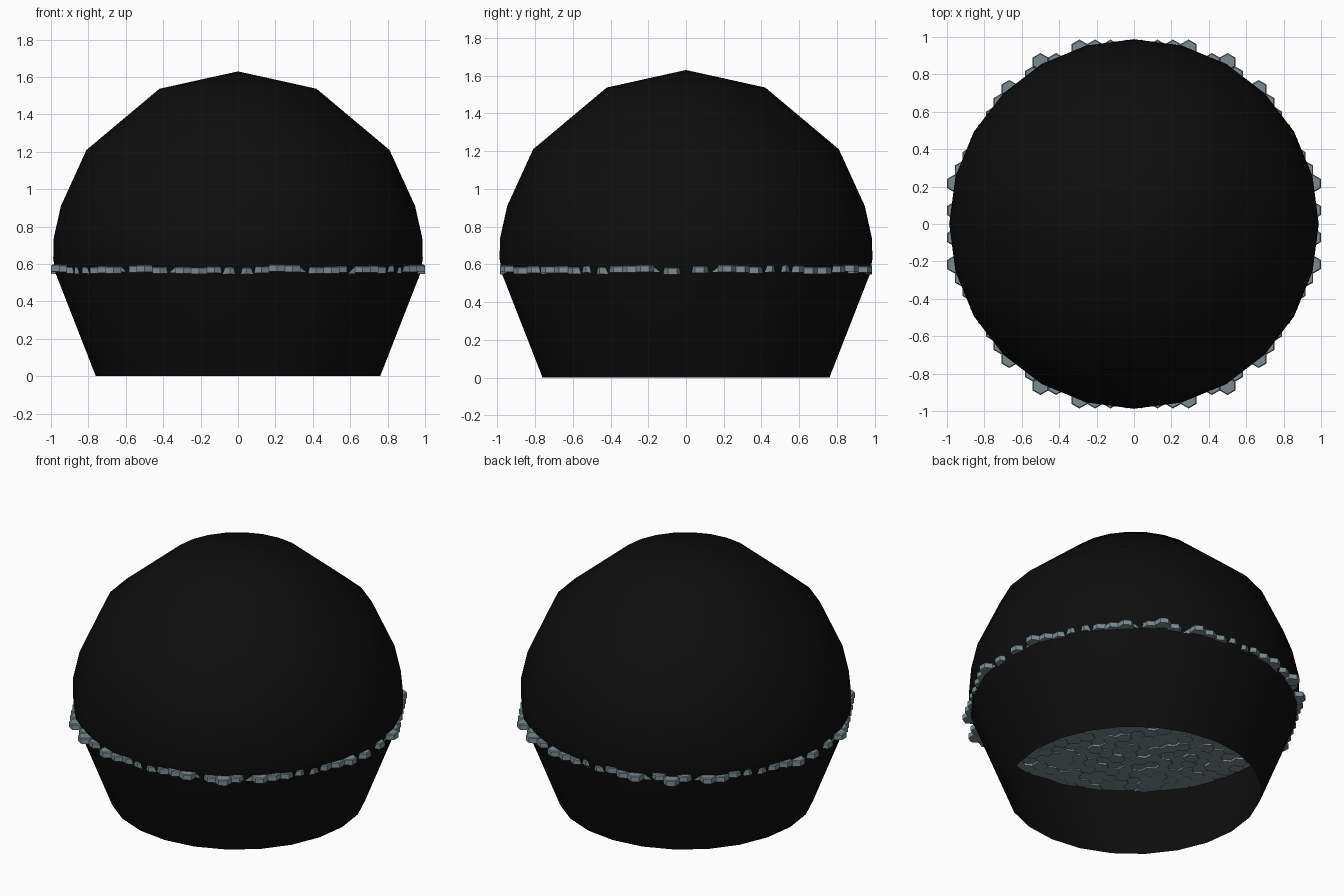
import bpy, bmesh, math, random

if "Cube" in bpy.data.objects:
    bpy.data.objects.remove(bpy.data.objects["Cube"])

random.seed(4)


def material(name, rgb):
    m = bpy.data.materials.new(name)
    m.diffuse_color = (*rgb, 1)
    m.use_nodes = True
    m.node_tree.nodes["Principled BSDF"].inputs["Base Color"].default_value = m.diffuse_color
    return m


def make_object(name, bm, mat):
    bmesh.ops.recalc_face_normals(bm, faces=bm.faces[:])
    mesh = bpy.data.meshes.new(name)
    bm.to_mesh(mesh)
    bm.free()
    mesh.materials.append(mat)
    obj = bpy.data.objects.new(name, mesh)
    bpy.context.collection.objects.link(obj)
    return obj


# Dome shell: 24-sided lathed profile, open underneath
profile = [(0.76, 0), (0.975, 0.55), (0.988, 0.63), (0.985, 0.74),
           (0.947, 0.91), (0.81, 1.21), (0.42, 1.537), (0, 1.63)]
bm = bmesh.new()
verts = [bm.verts.new((r, 0, z)) for r, z in profile]
edges = [bm.edges.new(pair) for pair in zip(verts, verts[1:])]
bmesh.ops.spin(bm, geom=verts + edges, cent=(0, 0, 0), axis=(0, 0, 1),
               angle=math.tau, steps=24, use_duplicate=False)
bmesh.ops.remove_doubles(bm, verts=bm.verts[:], dist=0.0005)
shell = make_object("dome_shell", bm, material("black_shell", (0.004, 0.004, 0.004)))
bpy.context.view_layer.objects.active = shell
shell.select_set(True)
bpy.ops.object.shade_smooth_by_angle(angle=math.radians(35))

# Honeycomb floor: uneven hexagonal tiles with chamfered tops
PITCH = 1 / 12
SIDE = PITCH / math.sqrt(3)
HEIGHT = 0.036


def add_tile(bm, x, y, z):
    rings = []
    for radius, dz in ((SIDE, 0), (SIDE, HEIGHT - 0.005), (SIDE * 0.88, HEIGHT)):
        rings.append([bm.verts.new((x + radius * math.sin(k * math.pi / 3),
                                    y + radius * math.cos(k * math.pi / 3), z + dz))
                      for k in range(6)])
    bm.faces.new(rings[0])
    bm.faces.new(rings[-1])
    for low, high in zip(rings, rings[1:]):
        for k in range(6):
            j = (k + 1) % 6
            bm.faces.new((low[k], low[j], high[j], high[k]))


bm = bmesh.new()
for row in range(-13, 14):
    for col in range(-12, 13):
        x = (col + 0.5 * (row % 2)) * PITCH
        y = row * SIDE * 1.5
        if math.hypot(x, y) < 1.001 and abs(x) < 0.97:
            add_tile(bm, x, y, random.uniform(0.545, 0.562))
make_object("honeycomb_floor", bm, material("slate_tiles", (0.2, 0.26, 0.28)))
